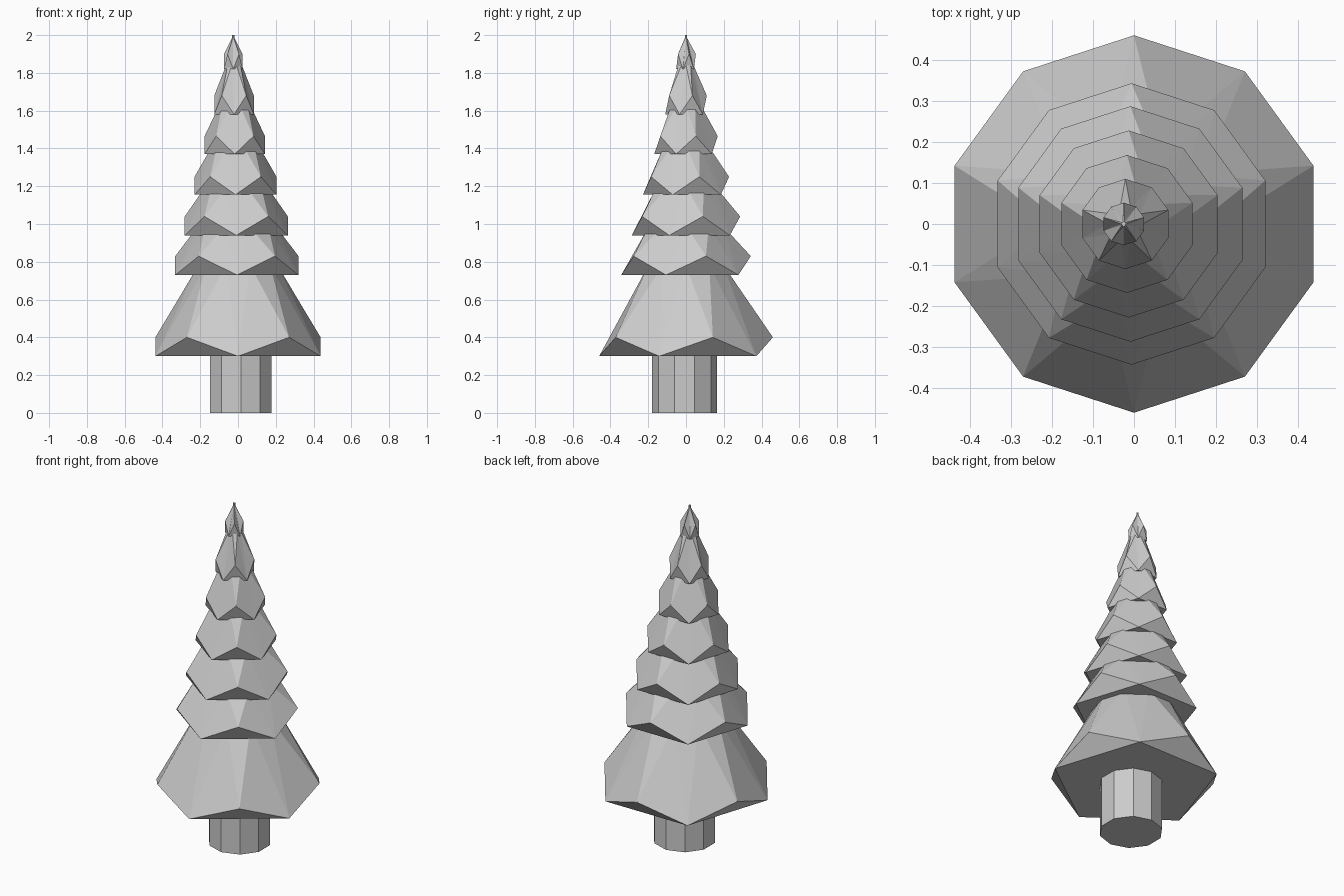
import bpy, bmesh
from math import sin, cos, pi

if "Cube" in bpy.data.objects:
    bpy.data.objects.remove(bpy.data.objects["Cube"])

SIDES = 10


def ring(bm, cx, cy, r, z_low, z_high, turn=0.0):
    """Ten-sided ring starting at the front, alternating low and high points."""
    verts = []
    for i in range(SIDES):
        a = -pi / 2 + 2 * pi * (i + turn) / SIDES
        verts.append(bm.verts.new((cx + r * cos(a), cy + r * sin(a), z_high if i % 2 else z_low)))
    return verts


def finish(bm, name):
    bmesh.ops.recalc_face_normals(bm, faces=bm.faces)
    mesh = bpy.data.meshes.new(name)
    bm.to_mesh(mesh)
    bm.free()
    obj = bpy.data.objects.new(name, mesh)
    bpy.context.collection.objects.link(obj)
    return obj


def column(name, cx, cy, r, z0, z1):
    """Straight ten-sided column."""
    bm = bmesh.new()
    low, top = ring(bm, cx, cy, r, z0, z0), ring(bm, cx, cy, r, z1, z1)
    for i in range(SIDES):
        j = (i + 1) % SIDES
        bm.faces.new((low[i], low[j], top[j], top[i]))
    bm.faces.new(low)
    bm.faces.new(top)
    return finish(bm, name)


def branch_tier(name, cx, r, z0, z1, rt, zt):
    """Zigzag skirt joined by triangles to a top ring turned half a step."""
    bm = bmesh.new()
    rim = ring(bm, cx, 0, r, z0, z1)
    top = ring(bm, cx, 0, rt, zt, zt, 0.5)
    for i in range(SIDES):
        j = (i + 1) % SIDES
        bm.faces.new((rim[i], rim[j], top[i]))
        bm.faces.new((rim[j], top[j], top[i]))
    bm.faces.new(top)
    # underside: flat pentagon between the low points, triangles up to the high ones
    bm.faces.new(rim[::2])
    for i in range(0, SIDES, 2):
        bm.faces.new((rim[i], rim[i + 1], rim[(i + 2) % SIDES]))
    return finish(bm, name)


# trunk
column("trunk", 0.015, -0.007, 0.172, 0, 0.31)

# branch tiers: centre x, rim radius, rim low z, rim high z, top radius, top z
tiers = [
    (0.0, 0.460, 0.30, 0.40, 0.210, 0.78),
    (-0.006, 0.343, 0.73, 0.83, 0.205, 0.99),
    (-0.009, 0.287, 0.94, 1.04, 0.162, 1.20),
    (-0.013, 0.228, 1.155, 1.25, 0.120, 1.42),
    (-0.017, 0.168, 1.37, 1.465, 0.082, 1.63),
    (-0.021, 0.110, 1.58, 1.68, 0.042, 1.84),
    (-0.025, 0.052, 1.82, 1.90, 0.006, 1.985),
]
for n, spec in enumerate(tiers, 1):
    branch_tier(f"branch_tier_{n}", *spec)

# tip
column("tip", -0.025, 0, 0.006, 1.98, 2.0)
